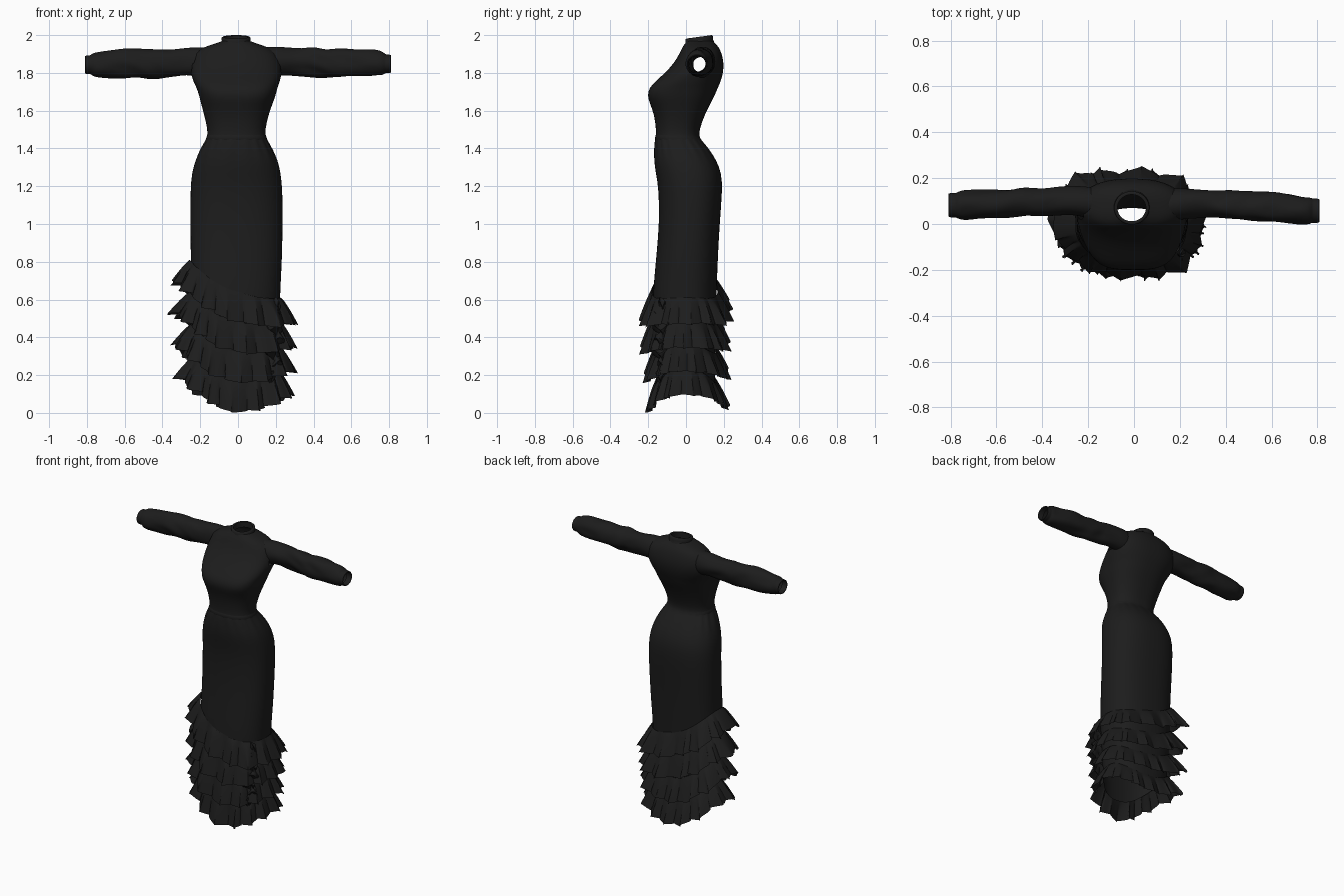
import bpy
import math
from mathutils import Vector, noise

cube = bpy.data.objects.get("Cube")
if cube:
    bpy.data.objects.remove(cube)

black = bpy.data.materials.new("black_cloth")
black.use_nodes = True
tone = (0.012, 0.012, 0.012, 1)
black.diffuse_color = tone
shader = black.node_tree.nodes["Principled BSDF"]
shader.inputs["Base Color"].default_value = tone
shader.inputs["Roughness"].default_value = 0.9


def loft(name, rings, keep=None, subdiv=0, angle=60):
    """Skin closed rings of points into an open tube."""
    n = len(rings[0])
    verts = [p for ring in rings for p in ring]
    faces = []
    for r in range(len(rings) - 1):
        for i in range(n):
            j = (i + 1) % n
            face = (r * n + i, r * n + j, (r + 1) * n + j, (r + 1) * n + i)
            mid = sum((Vector(verts[k]) for k in face), Vector()) / 4
            if keep is None or keep(mid):
                faces.append(face)
    mesh = bpy.data.meshes.new(name)
    mesh.from_pydata(verts, [], faces)
    mesh.materials.append(black)
    obj = bpy.data.objects.new(name, mesh)
    bpy.context.collection.objects.link(obj)
    bpy.ops.object.select_all(action="DESELECT")
    obj.select_set(True)
    bpy.context.view_layer.objects.active = obj
    bpy.ops.object.mode_set(mode="EDIT")
    bpy.ops.mesh.select_all(action="SELECT")
    bpy.ops.mesh.normals_make_consistent(inside=False)
    bpy.ops.object.mode_set(mode="OBJECT")
    bpy.ops.object.shade_smooth_by_angle(angle=math.radians(angle))
    if subdiv:
        mod = obj.modifiers.new("smooth", "SUBSURF")
        mod.levels = mod.render_levels = subdiv


def power(v, e):
    return math.copysign(abs(v) ** e, v)


def outline(section, a, squareness=0.84):
    """Point of a rounded section at an angle."""
    left, right, front, back = section
    x = (left + right) / 2 + (right - left) / 2 * power(math.cos(a), squareness)
    y = (front + back) / 2 + (back - front) / 2 * power(math.sin(a), squareness)
    return x, y


# Height, right edge, left edge, front, back
PROFILE = [
    (1.97, -.08, .06, .005, .14), (1.955, -.12, .1, -.005, .155),
    (1.935, -.19, .165, -.02, .175), (1.9, -.228, .21, -.035, .19),
    (1.85, -.245, .225, -.065, .2), (1.8, -.25, .232, -.11, .197),
    (1.75, -.235, .22, -.168, .182), (1.72, -.218, .208, -.194, .168),
    (1.68, -.206, .199, -.205, .152), (1.64, -.196, .184, -.192, .13),
    (1.58, -.18, .162, -.168, .1), (1.5, -.16, .143, -.158, .07),
    (1.46, -.163, .147, -.16, .07), (1.44, -.172, .157, -.165, .085),
    (1.4, -.197, .18, -.168, .12), (1.34, -.224, .21, -.17, .16),
    (1.27, -.245, .226, -.16, .188), (1.18, -.252, .236, -.143, .193),
    (1.0, -.252, .236, -.142, .178), (.85, -.25, .234, -.155, .17),
    (.6, -.25, .222, -.178, .16), (.35, -.24, .215, -.165, .155),
    (.0, -.19, .19, -.15, .15)]


def section_at(z):
    for hi, lo in zip(PROFILE, PROFILE[1:]):
        if z >= lo[0]:
            t = min(1, (hi[0] - z) / (hi[0] - lo[0]))
            return [h + (l - h) * t for h, l in zip(hi[1:], lo[1:])]
    return PROFILE[-1][1:]


def seam(k, c):
    """Height of the slanting seam of tier k; c runs from right side to left."""
    right, mid, left = .8 - .17 * k, .635 - .16 * k, .6 - .125 * k
    return mid + (left - right) / 2 * c + ((left + right) / 2 - mid) * c * c


# Bodice and fitted skirt: square bust, light gathers under the waist, open armholes
SEGMENTS = 72
angles = [math.tau * i / SEGMENTS for i in range(SEGMENTS)]
rings = []
for z, *section in PROFILE[:-3]:
    ring = []
    for i, a in enumerate(angles):
        bust = math.exp(-((z - 1.71) / .08) ** 2) * max(0, -math.sin(a))
        x, y = outline(section, a, .84 - .2 * bust)
        gather = 1 + (.012 * (-1) ** (i // 2) if 1.39 < z < 1.45 else 0)
        ring.append((x * gather, y * gather, z))
    rings.append(ring)
for step in range(1, 7):
    ring = []
    for a in angles:
        z = .85 + (seam(3, math.cos(a)) - .04 - .85) * step / 6
        ring.append((*outline(section_at(z), a), z))
    rings.append(ring)


def not_armhole(p):
    return abs(p.x) < .1 or math.hypot(p.y - .08, p.z - 1.85) > .06


loft("dress_body", rings, not_armhole, subdiv=1)

# Waist seam
loft("waist_seam", [[(*outline([v * s for v in section_at(z)], a), z) for a in angles]
                    for z, s in ((1.475, .99), (1.466, 1.015), (1.452, 1.015), (1.445, .99))])

# Standing collar, tilted up toward the back
collar = []
for grow, z in ((.014, 1.952), (.006, 1.97), (.007, 1.986), (0, 1.991), (-.008, 1.988), (-.008, 1.95)):
    collar.append([(-.01 + (.07 + grow) * math.cos(a), .07 + (.066 + grow) * math.sin(a),
                    z + .009 * math.sin(a)) for a in angles])
loft("collar", collar)

# Sleeves: distance out, centre y, centre z, half depth, half height
SLEEVE = [(.15, .085, 1.852, .07, .08), (.21, .092, 1.857, .068, .078),
          (.27, .094, 1.86, .063, .07), (.34, .092, 1.853, .063, .073),
          (.38, .091, 1.851, .063, .075), (.42, .09, 1.849, .064, .077),
          (.46, .088, 1.849, .065, .077), (.5, .086, 1.85, .066, .077),
          (.55, .083, 1.849, .066, .075), (.6, .08, 1.848, .067, .074),
          (.68, .076, 1.846, .066, .071), (.74, .072, 1.844, .063, .067),
          (.77, .07, 1.844, .058, .061), (.778, .07, 1.844, .052, .05),
          (.79, .07, 1.843, .054, .05), (.81, .07, 1.843, .052, .048),
          (.812, .07, 1.843, .046, .042), (.77, .07, 1.843, .045, .041)]
for side, name in ((1, "left_sleeve"), (-1, "right_sleeve")):
    rings = []
    for row, (d, y, z, ry, rz) in enumerate(SLEEVE):
        ring = []
        for a in angles[::2]:
            p = Vector((side * d, y - side * .012 * d / .8 + ry * math.cos(a),
                        z + (.005 if side > 0 else 0) + rz * math.sin(a)))
            if 1 < row < 12:
                fold = noise.noise(Vector((p.x * 9, p.y * 16, p.z * 16 + p.x * 8)))
                p += Vector((0, math.cos(a), math.sin(a))) * fold * .018
            ring.append(p)
        rings.append(ring)
    loft(name, rings, subdiv=1)

# Four slanting ruffle tiers
COUNT, ROWS = 240, 8
for k in range(4):
    rings = []
    for r in range(ROWS + 1):
        v = r / ROWS
        ring = []
        for i in range(COUNT):
            a = math.tau * i / COUNT
            c, s = math.cos(a), math.sin(a)
            # Broad irregular folds, fuller at the front left where the skirt wraps
            wobble = noise.noise(Vector((c * 2, s * 2, k * 5 + 1)))
            fold = 14 * a + 3 * wobble + k * 1.9
            wave = math.sin(fold)
            wrap = math.exp(-((a - 5.55) / .3) ** 2)
            flare = .052 + .045 * max(0, -math.cos(a + .2)) ** 2 + .02 * max(0, c)
            flare += .015 * max(0, s) - .006 * k * abs(s) + .012 * wobble
            depth = .02 + .01 * wobble + .01 * wrap
            z = seam(k, c) + .01 * (1 - v)
            drop = .15 - .05 * max(0, -c) ** 2 - .02 * max(0, c) - .015 * max(0, s)
            drop += .006 * wave + .01 * wobble
            x, y = outline(section_at(z), a)
            out = .006 + flare * v ** .85 + v ** .7 * depth * wave
            twist = .016 * v * math.sin(2 * fold)
            low = max(0, z - drop * v)
            ring.append((x + c * out - s * twist, y + s * out + c * twist, low))
        rings.append(ring)
    loft("ruffle_tier_" + str(k + 1), rings, angle=50)

# Gathered cascade where the wrap closes at the front left
rings = []
for r in range(41):
    t = r / 40
    z = .6 - .45 * t
    swell = math.sin(math.pi * t) ** .5
    a0 = 5.6 + .12 * math.sin(t * 19)
    x, y = outline(section_at(z), a0)
    reach = (.03 + .018 * math.sin(t * 44)) * swell
    rings.append([(x + .02 + reach * math.cos(b), y - .015 + reach * math.sin(b),
                   z - .015 * math.cos(3 * b)) for b in angles[::4]])
loft("wrap_cascade", rings, angle=50)
